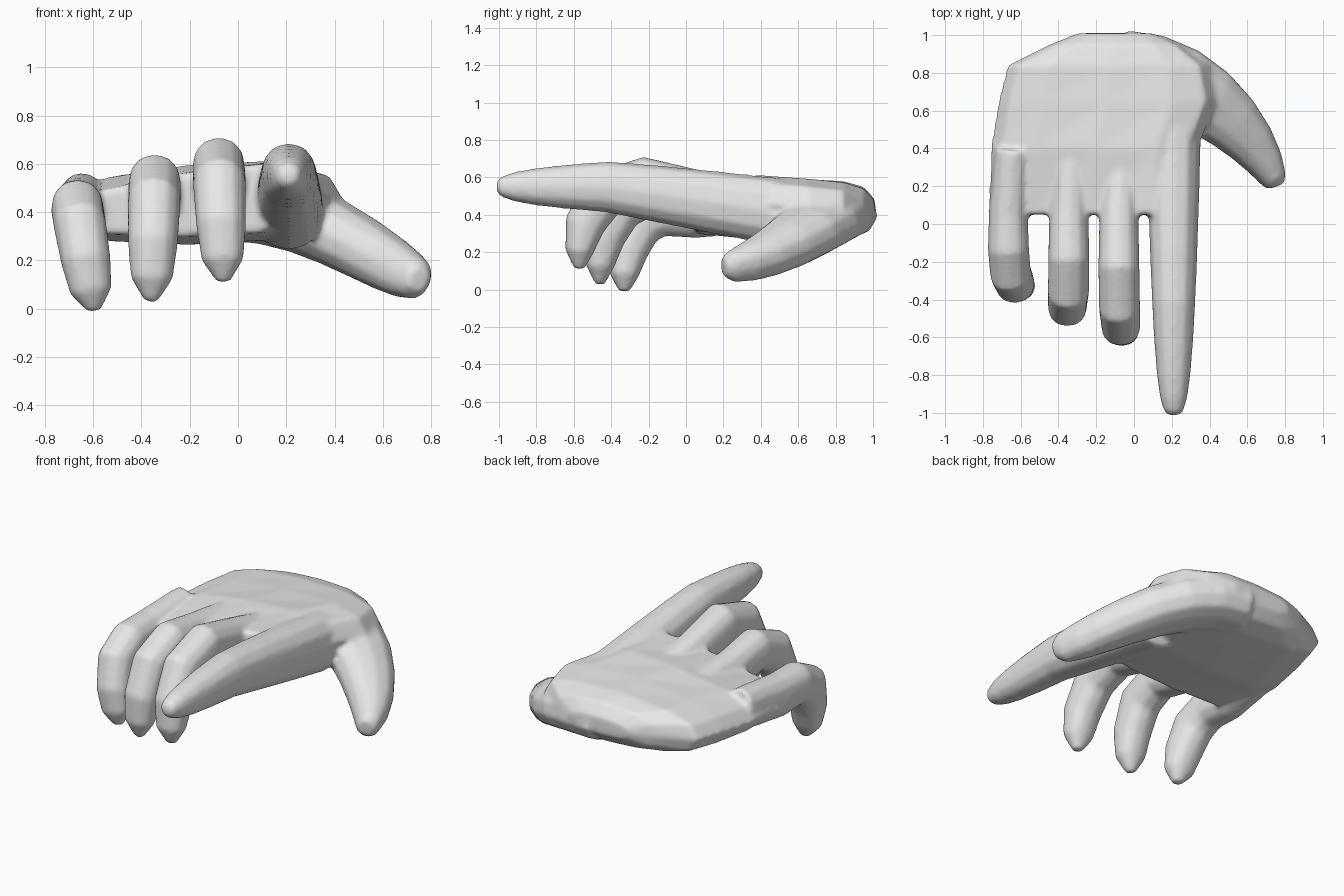
import bpy, bmesh, math
from mathutils import Vector

cube = bpy.data.objects.get("Cube")
if cube:
    bpy.data.objects.remove(cube)

SIDES = 12
STEPS = 8
X_AXIS = Vector((1, 0, 0))
bm = bmesh.new()


def signed_power(value, power):
    return math.copysign(abs(value) ** power, value)


def loft(rings):
    """Bridge closed rings of points and cap both ends."""
    loops = [[bm.verts.new(point) for point in ring] for ring in rings]
    for first, second in zip(loops, loops[1:]):
        for i in range(SIDES):
            j = (i + 1) % SIDES
            bm.faces.new((first[i], first[j], second[j], second[i]))
    bm.faces.new(loops[0][::-1])
    bm.faces.new(loops[-1])


def make_ring(centre, side, up, power, rise=0.0):
    """Rounded-box section; rise lifts its top towards +side, keeping the base level."""
    points = []
    for i in range(SIDES):
        angle = math.tau * i / SIDES
        across = signed_power(math.cos(angle), power)
        along = signed_power(math.sin(angle), power)
        lift = Vector((0, 0, rise * across * (1 + along)))
        points.append(centre + side * across + up * along + lift)
    return points


def add_digit(path, side):
    """Tube along a path of (centre, half width, half depth)."""
    centres = [Vector(centre) for centre, width, depth in path]
    rings = []
    for i, (centre, width, depth) in enumerate(path):
        following = centres[min(i + 1, len(path) - 1)]
        previous = centres[max(i - 1, 0)]
        tangent = (following - previous).normalized()
        across = (side - tangent * side.dot(tangent)).normalized()
        rings.append(make_ring(centres[i], across * width,
                               tangent.cross(across) * depth, 0.9))
    loft(rings)


def palm_section(y, left, right, half):
    """Section of the palm, sloping down to the little finger near the knuckles."""
    centre = Vector(((left + right) / 2, y, 0.43))
    return make_ring(centre, X_AXIS * (right - left) / 2,
                     Vector((0, 0, half)), 0.75, rise=0.05 * (1 - y))


def curled_finger(x, reach, knuckle, tip, lean):
    """Finger running forward from the palm, then bending down to its tip."""
    thick = 0.11
    path = [((x + 0.02, 0.4, 0.44), thick * 0.85, thick * 1.15),
            ((x, 0.05, 0.4 + (knuckle - 0.4) * 0.6), thick * 0.95, thick * 1.2)]
    # Shares of reach, height, width and depth down the bend
    for out, height, width, depth in ((0.4, 1, 1, 1.15), (0.77, 0.85, 1, 1.2),
                                      (0.95, 0.5, 0.95, 1), (1, 0.2, 0.8, 0.7),
                                      (1, 0, 0.25, 0.25)):
        centre = (x + lean * (1 - height), -reach * out,
                  tip + (knuckle - tip) * height)
        path.append((centre, thick * width, thick * depth))
    add_digit(path, X_AXIS)


# Palm from wrist edge to knuckles
loft([palm_section(y=1.01, left=-0.3, right=0.1, half=0.05),
      palm_section(y=0.95, left=-0.45, right=0.25, half=0.12),
      palm_section(y=0.84, left=-0.67, right=0.4, half=0.15),
      palm_section(y=0.65, left=-0.72, right=0.44, half=0.16),
      palm_section(y=0.4, left=-0.76, right=0.34, half=0.165),
      palm_section(y=0.05, left=-0.77, right=0.32, half=0.13)])

# Middle, ring and little fingers
curled_finger(x=-0.08, reach=0.57, knuckle=0.585, tip=0.11, lean=0.02)
curled_finger(x=-0.345, reach=0.46, knuckle=0.515, tip=0.03, lean=-0.015)
curled_finger(x=-0.665, reach=0.33, knuckle=0.41, tip=-0.01, lean=0.07)

# Pointing index finger, tapering to a blunt tip
index_path = []
for i in range(STEPS + 1):
    share = 0.002 + (i / STEPS) ** 2
    y = 1.5 * share - 1.015
    centre = (0.21, y, min(0.55, 0.49 - 0.15 * y))
    index_path.append((centre, 0.145 * share ** 0.25, 0.18 * share ** 0.3))
add_digit(index_path, X_AXIS)

# Thumb and its web, sweeping in an arc out of the heel of the palm
thumb_path = []
for i in range(STEPS + 1):
    angle = math.pi / 2 * i / STEPS
    near = max(0.0, math.cos(angle))
    centre = (0.8 * math.sin(angle) - 0.05, 0.2 + 0.6 * near ** 1.6,
              0.12 + 0.31 * near ** 2.5)
    thumb_path.append((centre, 0.05 + 0.18 * near ** 1.3, 0.05 + 0.1 * near ** 0.6))
add_digit(thumb_path, Vector((0.55, 0.8, -0.2)))

bmesh.ops.recalc_face_normals(bm, faces=bm.faces)
mesh = bpy.data.meshes.new("hand")
bm.to_mesh(mesh)
bm.free()
hand = bpy.data.objects.new("hand", mesh)
bpy.context.collection.objects.link(hand)

grey = bpy.data.materials.new("plain grey")
grey.use_nodes = True
colour = (0.8, 0.8, 0.8, 1.0)
grey.diffuse_color = colour
grey.node_tree.nodes["Principled BSDF"].inputs["Base Color"].default_value = colour
mesh.materials.append(grey)

# Fuse the digits and palm into one soft skin
fuse = hand.modifiers.new("fuse", 'REMESH')
fuse.mode = 'VOXEL'
fuse.voxel_size = 0.015
fuse.use_smooth_shade = True
relax = hand.modifiers.new("relax", 'SMOOTH')
relax.factor = 0.5
relax.iterations = 6
